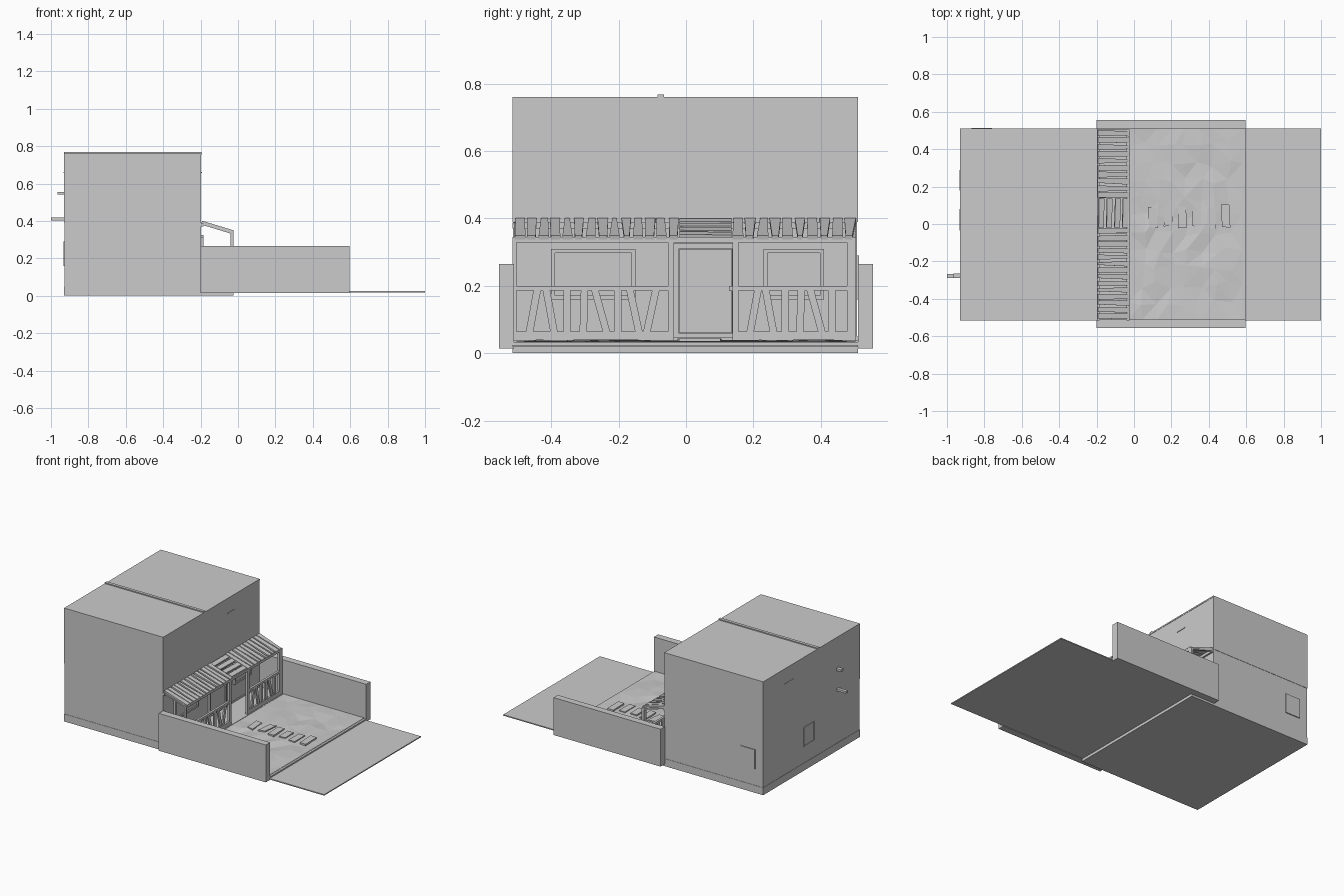
import bpy, bmesh, random
from mathutils import Vector

if "Cube" in bpy.data.objects:
    bpy.data.objects.remove(bpy.data.objects["Cube"])

random.seed(4)


def finish(name, bm):
    bmesh.ops.recalc_face_normals(bm, faces=bm.faces)
    me = bpy.data.meshes.new(name)
    bm.to_mesh(me)
    bm.free()
    ob = bpy.data.objects.new(name, me)
    bpy.context.collection.objects.link(ob)
    return ob


def box(name, x0, x1, y0, y1, z0, z1):
    bm = bmesh.new()
    bmesh.ops.create_cube(bm, size=1)
    for v in bm.verts:
        v.co = Vector(((x0 + x1) / 2 + v.co.x * (x1 - x0),
                       (y0 + y1) / 2 + v.co.y * (y1 - y0),
                       (z0 + z1) / 2 + v.co.z * (z1 - z0)))
    return finish(name, bm)


def plank(name, pts, offset):
    # flat board: outline pushed along an offset
    bm = bmesh.new()
    face = bm.faces.new([bm.verts.new(p) for p in pts])
    ext = bmesh.ops.extrude_face_region(bm, geom=[face])
    for v in ext['geom']:
        if isinstance(v, bmesh.types.BMVert):
            v.co += Vector(offset)
    if not face.is_valid or len(bm.faces) < 6:
        vs = list(bm.verts)[:4]
        bm.faces.new(vs)
    return finish(name, bm)


def frame(name, x0, x1, y0, y1, z0, z1, w=0.01):
    # rectangular trim on a wall that faces along x
    box(name + "_left", x0, x1, y0, y0 + w, z0, z1)
    box(name + "_right", x0, x1, y1 - w, y1, z0, z1)
    box(name + "_bottom", x0, x1, y0 + w, y1 - w, z0, z0 + w)
    box(name + "_top", x0, x1, y0 + w, y1 - w, z1 - w, z1)


# house body
box("house_base", -0.93, -0.025, -0.515, 0.51, 0.0, 0.02)
box("house_plinth", -0.93, -0.195, -0.515, 0.51, 0.02, 0.05)
box("lower_storey", -0.928, -0.197, -0.513, 0.508, 0.05, 0.39)
box("upper_storey", -0.93, -0.197, -0.515, 0.51, 0.39, 0.752)
box("roof_slab", -0.93, -0.195, -0.515, 0.51, 0.752, 0.761)
box("roof_seam", -0.93, -0.195, -0.085, -0.065, 0.76, 0.768)

# back and side details
box("upper_pipe", -0.965, -0.92, -0.29, -0.265, 0.54, 0.555)
box("lower_pipe", -1.0, -0.92, -0.29, -0.268, 0.403, 0.417)
frame("back_window", -0.932, -0.926, -0.035, 0.08, 0.16, 0.29, 0.006)
box("side_hatch", -0.87, -0.76, 0.505, 0.514, 0.16, 0.29)
box("back_vent", -0.932, -0.925, 0.18, 0.29, 0.655, 0.661)
box("front_vent", -0.198, -0.193, 0.17, 0.24, 0.655, 0.661)

# house front under the porch
box("porch_floor", -0.2, -0.02, -0.51, 0.51, 0.02, 0.038)
box("front_door", -0.198, -0.19, -0.02, 0.135, 0.06, 0.31)
frame("door_frame", -0.198, -0.185, -0.035, 0.15, 0.045, 0.325, 0.014)
box("door_knob", -0.19, -0.178, 0.128, 0.14, 0.185, 0.2)
for i, (a, b) in enumerate([(-0.4, -0.15), (0.23, 0.41)]):
    frame("front_window_%d" % i, -0.198, -0.185, a, b, 0.16, 0.31, 0.012)
    box("window_pane_%d" % i, -0.198, -0.193, a + 0.01, b - 0.01, 0.17, 0.3)

# porch front posts and rails
PX0, PX1 = -0.04, -0.025
for i, (a, b) in enumerate([(-0.515, -0.503), (-0.053, -0.035),
                            (0.138, 0.156), (0.478, 0.505)]):
    box("porch_post_%d" % i, PX0, PX1, a, b, 0.03, 0.345)
box("porch_top_beam", PX0, PX1, -0.515, 0.505, 0.328, 0.345)
box("porch_wall_beam", -0.2, -0.185, -0.515, 0.505, 0.37, 0.388)


def railing(name, y0, y1, n):
    box(name + "_mid_rail", PX0, PX1, y0, y1, 0.186, 0.2)
    box(name + "_low_rail", PX0, PX1, y0, y1, 0.03, 0.065)
    lean = [0.012, -0.012, 0, 0.002, -0.018, 0, -0.014, 0.014]
    step = (y1 - y0) / (n + 1)
    for i in range(n):
        c, d, w = y0 + step * (i + 1), lean[i % 8], 0.011
        plank("%s_baluster_%d" % (name, i),
              [(PX0 + 0.003, c - d - w, 0.06), (PX0 + 0.003, c - d + w, 0.06),
               (PX0 + 0.003, c + d + w, 0.19), (PX0 + 0.003, c + d - w, 0.19)],
              (0.01, 0, 0))


railing("left_railing", -0.503, -0.053, 8)
railing("right_railing", 0.156, 0.478, 6)

# porch roof: sloping boards with ragged wedge gaps
TOP, LOW = (-0.195, 0.39), (-0.025, 0.338)
THICK = (0.003, 0, 0.011)


def roof_boards(name, y0, y1, n):
    step = (y1 - y0) / n
    for i in range(n):
        a, b = y0 + i * step, y0 + (i + 1) * step
        g = [random.uniform(0.002, 0.012) for _ in range(2)]
        h = [random.uniform(0.001, 0.004) for _ in range(2)]
        if i % 2:
            g, h = h, g
        plank("%s_%d" % (name, i),
              [(TOP[0], a + g[0], TOP[1]), (TOP[0], b - g[1], TOP[1]),
               (LOW[0], b - h[1], LOW[1]), (LOW[0], a + h[0], LOW[1])], THICK)


roof_boards("left_roof_board", -0.51, -0.02, 14)
roof_boards("right_roof_board", 0.135, 0.505, 10)


def slope(t, y, lift=0.0):
    return (TOP[0] + (LOW[0] - TOP[0]) * t, y, TOP[1] + (LOW[1] - TOP[1]) * t + lift)


for i in range(4):
    s = 0.25 * i + 0.02
    e = random.uniform(-0.03, 0.03)
    plank("patch_board_%d" % i,
          [slope(s, -0.02), slope(s + e * 0.5 + 0.02, 0.135),
           slope(s + 0.19 + e * 0.5, 0.135), slope(s + 0.17, -0.02)], THICK)

# rafters below the boards
for i, y in enumerate([-0.51, -0.05, 0.14, 0.49]):
    plank("rafter_%d" % i, [slope(0, y), slope(1, y), slope(1, y, -0.01), slope(0, y, -0.01)],
          (0, 0.014, 0))

# yard walls, mirrored left and right
for side, s in (("left", -1), ("right", 1)):
    a, b = sorted((s * 0.51, s * 0.555))
    box(side + "_yard_wall", -0.2, 0.595, a, b, 0.014, 0.265)

# yard ground: faceted uneven soil on a thin slab
box("yard_slab", -0.03, 0.595, -0.51, 0.51, 0.018, 0.026)
box("yard_kerb", 0.58, 0.595, -0.51, 0.51, 0.02, 0.034)
bm = bmesh.new()
bmesh.ops.create_grid(bm, x_segments=8, y_segments=11, size=0.5)
for v in bm.verts:
    edge = abs(v.co.x) > 0.49 or abs(v.co.y) > 0.49
    x, y = 0.275 + v.co.x * 0.61, v.co.y * 1.02
    if not edge:
        x += random.uniform(-0.02, 0.02)
        y += random.uniform(-0.02, 0.02)
    v.co = (x, y, 0.036 if edge else random.uniform(0.03, 0.041))
bmesh.ops.triangulate(bm, faces=bm.faces)
finish("yard_soil", bm)

# stepping stones leading to the door
for i in range(6):
    x, y = 0.08 + 0.078 * i, 0.04 + random.uniform(-0.015, 0.015)
    k, w = random.uniform(-0.012, 0.012), random.uniform(0.045, 0.06)
    plank("stepping_stone_%d" % i,
          [(x, y - w, 0.03), (x + 0.045, y - w + k, 0.03),
           (x + 0.045 + k, y + w, 0.03), (x + k, y + w - k, 0.03)], (0, 0, 0.013))

# street
box("street", 0.595, 1.0, -0.515, 0.51, 0.018, 0.025)
